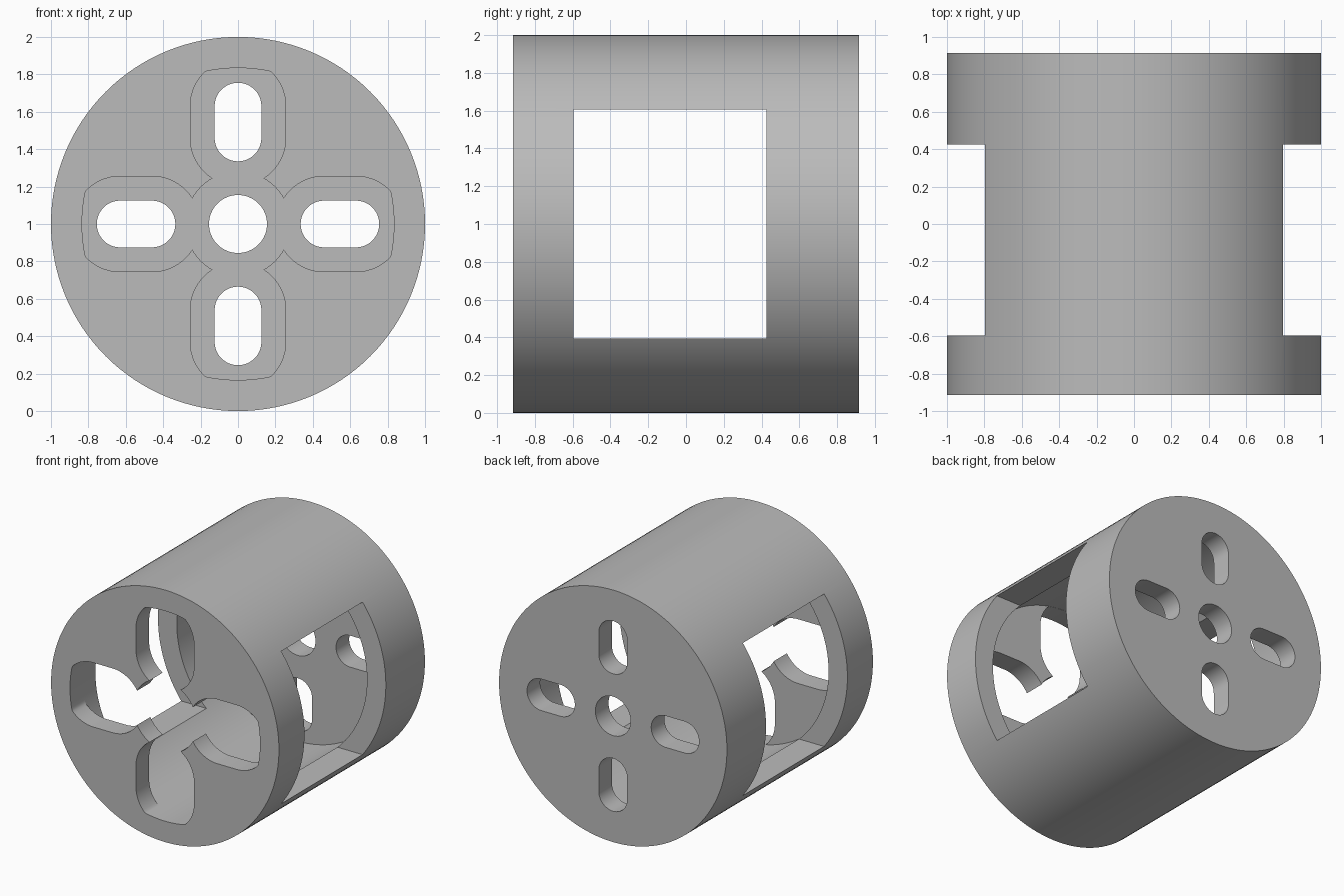
import bpy, bmesh, math

cube = bpy.data.objects.get("Cube")
if cube:
    bpy.data.objects.remove(cube, do_unlink=True)

OUTER, INNER = 1.0, 0.835
HALF_LENGTH, CAVITY_END = 0.915, 0.75
AXIS_Z = 1.0


def circle(radius, count=128):
    return [(radius * math.cos(math.tau * i / count),
             radius * math.sin(math.tau * i / count)) for i in range(count)]


def slot(near, far, radius, turn, limit=2.0, count=48):
    """Radial slot with round ends, trimmed to a limiting radius."""
    points = []
    for centre, start in ((far, -math.pi / 2), (near, math.pi / 2)):
        for i in range(count + 1):
            a = start + math.pi * i / count
            x, z = centre + radius * math.cos(a), radius * math.sin(a)
            k = min(1.0, limit / math.hypot(x, z))
            points.append((x * k, z * k))
    c, s = round(math.cos(turn)), round(math.sin(turn))
    return [(x * c - z * s, x * s + z * c) for x, z in points]


def prism(name, outline, y0, y1):
    """Solid made by extruding an x-z outline along y."""
    bm = bmesh.new()
    face = bm.faces.new([bm.verts.new((x, y0, AXIS_Z + z)) for x, z in outline])
    out = bmesh.ops.extrude_face_region(bm, geom=[face])
    verts = [v for v in out["geom"] if isinstance(v, bmesh.types.BMVert)]
    bmesh.ops.translate(bm, verts=verts, vec=(0, y1 - y0, 0))
    bmesh.ops.recalc_face_normals(bm, faces=bm.faces)
    mesh = bpy.data.meshes.new(name)
    bm.to_mesh(mesh)
    bm.free()
    obj = bpy.data.objects.new(name, mesh)
    bpy.context.collection.objects.link(obj)
    return obj


def cut(target, outline, y0, y1):
    cutter = prism("cutter", outline, y0, y1)
    cutter.hide_render = True
    mod = target.modifiers.new("cut", 'BOOLEAN')
    mod.operation = 'DIFFERENCE'
    mod.solver = 'EXACT'
    mod.object = cutter
    bpy.context.view_layer.objects.active = target
    bpy.ops.object.modifier_apply(modifier=mod.name)
    bpy.data.objects.remove(cutter, do_unlink=True)


# Drum housing with a hollow inside
housing = prism("drum_housing", circle(OUTER), -HALF_LENGTH, HALF_LENGTH)
cut(housing, circle(INNER), -CAVITY_END, CAVITY_END)

# Centre holes: wide in the front plate, narrow in the back plate
cut(housing, circle(0.28, 96), -1, -0.7)
cut(housing, circle(0.155, 64), 0.7, 1)

# Four radial slots in each plate
for i in range(4):
    turn = i * math.pi / 2
    cut(housing, slot(0.46, 0.63, 0.255, turn, INNER - 0.001), -1, -0.7)
    cut(housing, slot(0.46, 0.63, 0.125, turn, count=24), 0.7, 1)

# Side windows, cut straight through both walls
w, h = 1.5, 0.605
cut(housing, [(-w, -h), (w, -h), (w, h), (-w, h)], -0.595, 0.425)

# Plain grey finish
grey = bpy.data.materials.new("plain_grey")
grey.use_nodes = True
colour = (0.5, 0.5, 0.5, 1)
grey.diffuse_color = colour
grey.node_tree.nodes["Principled BSDF"].inputs["Base Color"].default_value = colour
housing.data.materials.clear()
housing.data.materials.append(grey)

# Smooth round walls with crisp rims
bpy.ops.object.select_all(action='DESELECT')
housing.select_set(True)
bpy.context.view_layer.objects.active = housing
bpy.ops.object.shade_smooth_by_angle(angle=math.radians(30))
